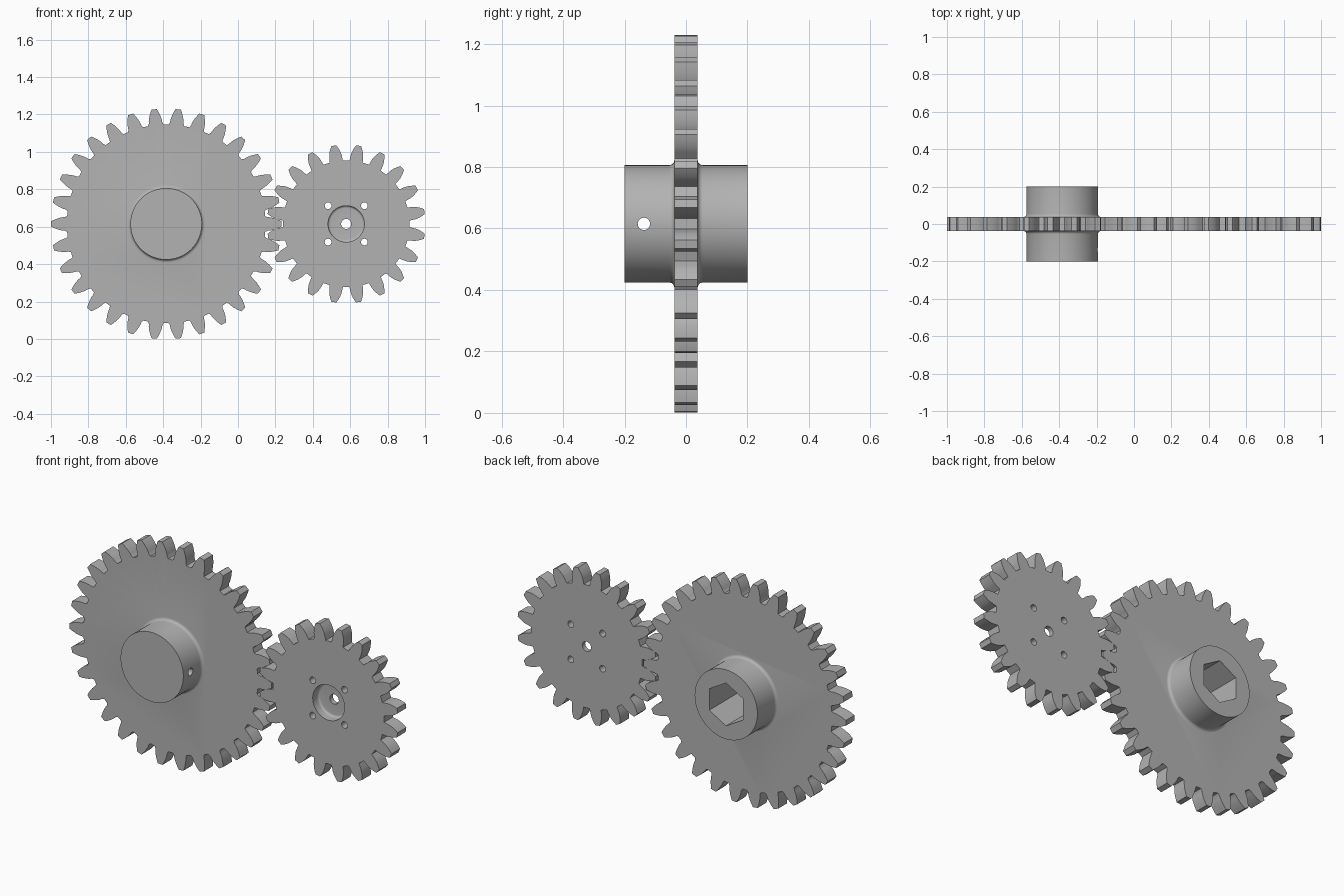
import bpy, bmesh
from math import pi, sin, cos, tan, acos, sqrt, radians
from mathutils import Matrix, Vector

cube = bpy.data.objects.get("Cube")
if cube:
    bpy.data.objects.remove(cube, do_unlink=True)

MODULE = 0.0385          # tooth size shared by both gears
HALF = 0.038             # half the plate thickness
HUB_R, HUB_END, FILLET = 0.191, 0.2, 0.016
AXLE_Z = 0.615
BIG = Vector((-0.384, 0, AXLE_Z))
SMALL = Vector((0.5785, 0, AXLE_Z))

steel = bpy.data.materials.new("grey_metal")
steel.use_nodes = True
GREY = (0.45, 0.45, 0.45, 1)
steel.diffuse_color = GREY
steel.node_tree.nodes["Principled BSDF"].inputs["Base Color"].default_value = GREY


def finish(name, bm, centre):
    bmesh.ops.recalc_face_normals(bm, faces=bm.faces)
    mesh = bpy.data.meshes.new(name)
    bm.to_mesh(mesh)
    bm.free()
    mesh.materials.append(steel)
    obj = bpy.data.objects.new(name, mesh)
    obj.location = centre
    bpy.context.collection.objects.link(obj)
    return obj


def gear_plate(name, teeth, phase, centre):
    """Involute spur gear whose axle runs along y."""
    pitch = MODULE * teeth / 2
    base = pitch * cos(radians(20))
    root, tip = pitch - 1.2 * MODULE, pitch + MODULE

    def half_angle(r):
        a = acos(min(1, base / r))
        return pi / (2 * teeth) + tan(radians(20)) - radians(20) - tan(a) + a

    start = max(base, root)
    flank = [(start + (tip - start) * i / 6) for i in range(7)]
    side = [(root, half_angle(start) + 0.012)] + [(r, half_angle(r)) for r in flank]
    tooth = [(r, -a) for r, a in side] + [(r, a) for r, a in reversed(side)]
    bm = bmesh.new()
    ring = []
    for k in range(teeth):
        mid = phase + 2 * pi * k / teeth
        ring += [bm.verts.new((r * cos(mid + a), -HALF, r * sin(mid + a))) for r, a in tooth]
    face = bm.faces.new(ring)
    extruded = bmesh.ops.extrude_face_region(bm, geom=[face], use_keep_orig=True)
    moved = [v for v in extruded["geom"] if isinstance(v, bmesh.types.BMVert)]
    bmesh.ops.translate(bm, verts=moved, vec=(0, 2 * HALF, 0))
    return finish(name, bm, centre)


def lathe(name, profile, centre, steps=72):
    """Turn (radius, y) points round the y axis."""
    bm = bmesh.new()
    verts = [bm.verts.new((r, y, 0)) for r, y in profile]
    edges = [bm.edges.new(pair) for pair in zip(verts, verts[1:])]
    bmesh.ops.spin(bm, geom=verts + edges, axis=(0, 1, 0), cent=(0, 0, 0),
                   angle=2 * pi, steps=steps, use_merge=True)
    bmesh.ops.remove_doubles(bm, verts=bm.verts, dist=1e-5)
    return finish(name, bm, centre)


def rod(name, radius, start, end, centre, sides=32, along="Y"):
    """Prism from start to end along an axis through centre."""
    bm = bmesh.new()
    bmesh.ops.create_cone(bm, cap_ends=True, segments=sides, radius1=radius,
                          radius2=radius, depth=end - start)
    bmesh.ops.translate(bm, verts=bm.verts, vec=(0, 0, (start + end) / 2))
    turn = Matrix.Rotation(-pi / 2, 3, "X") if along == "Y" else Matrix.Rotation(pi / 2, 3, "Y")
    bmesh.ops.rotate(bm, verts=bm.verts, matrix=turn)
    return finish(name, bm, centre)


def combine(target, tool, operation):
    mod = target.modifiers.new(operation.lower(), "BOOLEAN")
    mod.object, mod.operation, mod.solver = tool, operation, "EXACT"
    bpy.context.view_layer.objects.active = target
    bpy.ops.object.modifier_apply(modifier=mod.name)
    bpy.data.objects.remove(tool, do_unlink=True)


def arc(cr, cy, radius, start, end, n=5):
    angles = [radians(start + (end - start) * i / n) for i in range(n + 1)]
    return [(cr + radius * cos(a), cy + radius * sin(a)) for a in angles]


# Large gear with a filleted hub on both faces
large_gear = gear_plate("large_gear", 30, 0, BIG)
front_half = [(0, -HUB_END), (HUB_R, -HUB_END)]
front_half += arc(HUB_R + FILLET, -HALF - FILLET, FILLET, 180, 90)
hub = lathe("hub", front_half + [(r, -y) for r, y in reversed(front_half)], BIG)
combine(large_gear, hub, "UNION")

# Blind hexagonal bore from the back, and a cross pin hole near the front
combine(large_gear, rod("hex_bore", 0.118, -0.17, 0.3, BIG, sides=6), "DIFFERENCE")
pin_centre = BIG + Vector((0, -0.137, 0))
combine(large_gear, rod("pin_hole", 0.02, -0.3, 0.3, pin_centre, along="X"), "DIFFERENCE")

# Small gear with a round front recess, axle hole and four bolt holes
small_gear = gear_plate("small_gear", 20, pi / 20, SMALL)
RECESS_R, FLOOR, ROUND = 0.097, 0.012, 0.012
recess = [(0, -0.1), (RECESS_R, -0.1)] + arc(RECESS_R - ROUND, FLOOR - ROUND, ROUND, 0, 90)
combine(small_gear, lathe("recess", recess + [(0, FLOOR)], SMALL, 48), "DIFFERENCE")
combine(small_gear, rod("axle_hole", 0.027, -0.1, 0.1, SMALL), "DIFFERENCE")
for sx in (-1, 1):
    for sz in (-1, 1):
        spot = SMALL + Vector((sx * 0.097, 0, sz * 0.097))
        combine(small_gear, rod("bolt_hole", 0.018, -0.1, 0.1, spot, sides=24), "DIFFERENCE")

# Smooth curved walls, crisp edges
for gear in (large_gear, small_gear):
    bpy.ops.object.select_all(action="DESELECT")
    gear.select_set(True)
    bpy.context.view_layer.objects.active = gear
    bpy.ops.object.shade_smooth_by_angle(angle=radians(30))
